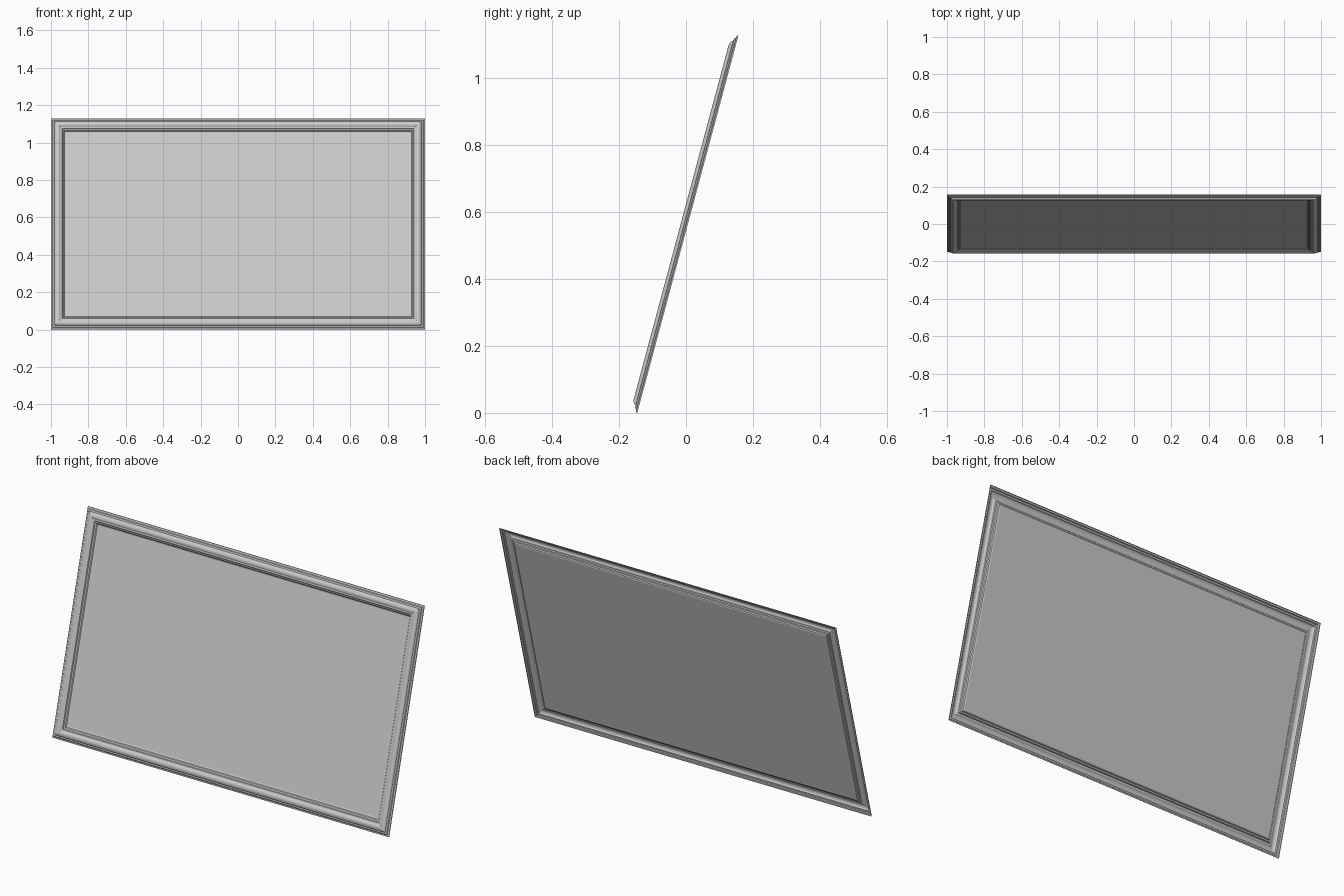
import bpy, bmesh
from math import radians
from mathutils import Matrix

if "Cube" in bpy.data.objects:
    bpy.data.objects.remove(bpy.data.objects["Cube"])

W, H = 2.0, 1.168          # outer size of the frame
TILT = Matrix.Translation((0, -0.1455, 0)) @ Matrix.Rotation(radians(-15), 4, 'X')

# moulding section: (inset from outer edge, height towards the front)
PROFILE = [(0, 0), (0.001, 0.004), (0.009, 0.006), (0.012, 0.010), (0.020, 0.011),
           (0.024, 0.017), (0.031, 0.020), (0.037, 0.021), (0.044, 0.020),
           (0.050, 0.016), (0.058, 0.015), (0.061, 0.010), (0.068, 0.008),
           (0.072, 0.003), (0.079, 0.001)]


def ring(bm, inset, height):
    """Mitred rectangle of four vertices, standing upright and facing -y."""
    x, lo, hi = W / 2 - inset, inset, H - inset
    return [bm.verts.new(p) for p in
            ((-x, -height, lo), (x, -height, lo), (x, -height, hi), (-x, -height, hi))]


def finish(name, bm):
    bm.transform(TILT)
    mesh = bpy.data.meshes.new(name)
    bm.to_mesh(mesh)
    bm.free()
    bpy.context.collection.objects.link(bpy.data.objects.new(name, mesh))


# stepped moulding, an open shell behind
bm = bmesh.new()
rings = [ring(bm, *p) for p in PROFILE]
for a, b in zip(rings, rings[1:]):
    for i in range(4):
        j = (i + 1) % 4
        bm.faces.new((a[i], a[j], b[j], b[i]))
finish("frame_moulding", bm)

# flat picture panel
bm = bmesh.new()
bm.faces.new(ring(bm, *PROFILE[-1]))
finish("picture_panel", bm)
